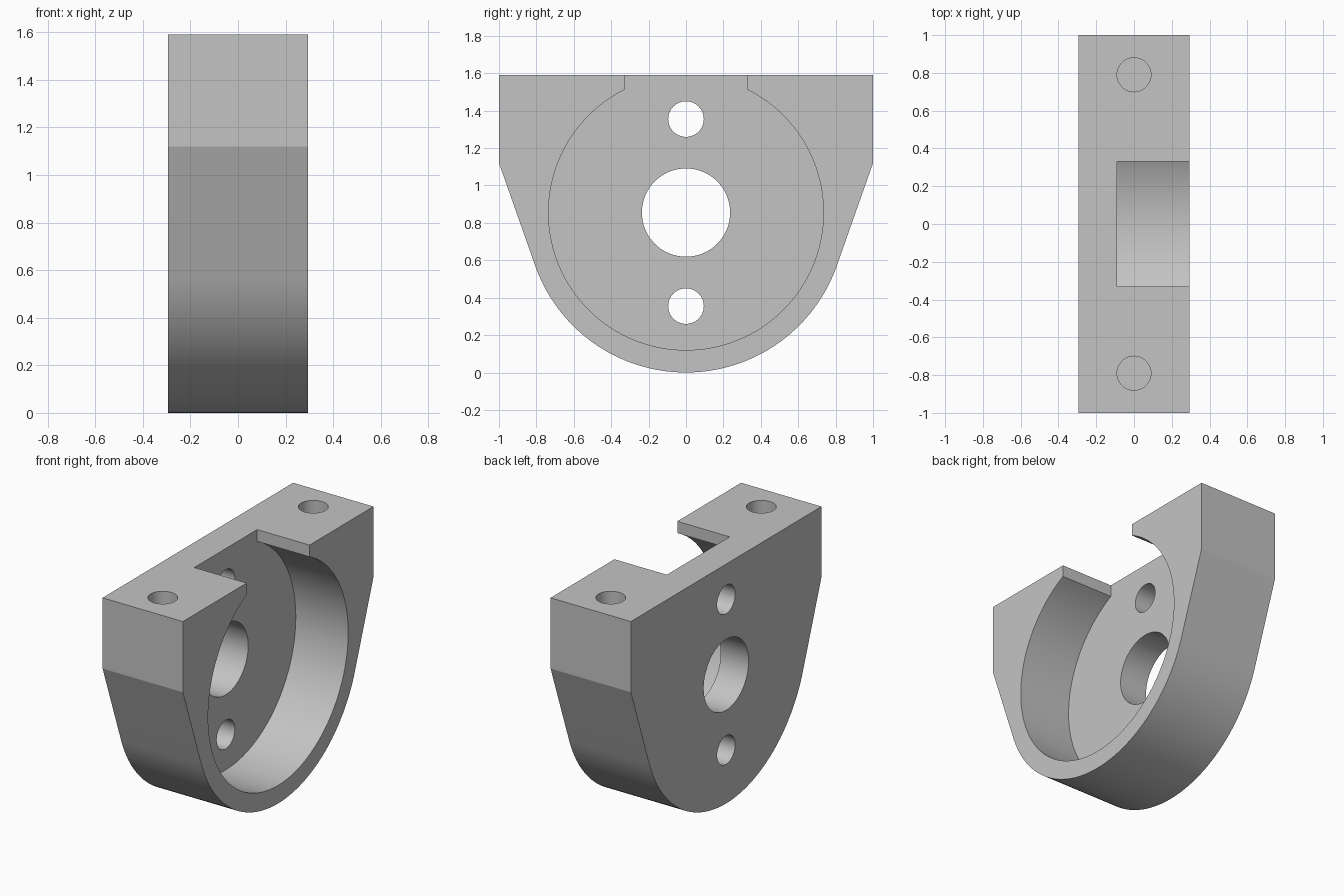
import bpy, bmesh, math
from mathutils import Matrix

cube = bpy.data.objects.get("Cube")
if cube:
    bpy.data.objects.remove(cube, do_unlink=True)

HALF = 0.295          # half thickness along x
TOP = 1.59            # height of the flat top
CZ = R = 0.855        # centre height and radius of the rounded bottom
FLOOR = -0.09         # x of the pocket floor
POCKET_R = 0.735
SLOT = 0.33           # half width of the slot above the pocket

grey = bpy.data.materials.new("Light grey")
grey.use_nodes = True
colour = (0.55, 0.55, 0.55, 1)
grey.diffuse_color = colour
grey.node_tree.nodes["Principled BSDF"].inputs["Base Color"].default_value = colour


def finish(name, bm):
    bmesh.ops.recalc_face_normals(bm, faces=bm.faces)
    mesh = bpy.data.meshes.new(name)
    bm.to_mesh(mesh)
    bm.free()
    mesh.materials.append(grey)
    obj = bpy.data.objects.new(name, mesh)
    bpy.context.collection.objects.link(obj)
    return obj


def prism(name, outline, x0, x1):
    """Extrude a (y, z) outline along x."""
    bm = bmesh.new()
    face = bm.faces.new([bm.verts.new((x0, y, z)) for y, z in outline])
    new = bmesh.ops.extrude_face_region(bm, geom=[face])["geom"]
    bmesh.ops.translate(bm, vec=(x1 - x0, 0, 0),
                        verts=[v for v in new if isinstance(v, bmesh.types.BMVert)])
    return finish(name, bm)


def cylinder(name, radius, depth, centre, axis):
    bm = bmesh.new()
    turn = Matrix.Rotation(math.pi / 2, 4, "Y") if axis == "X" else Matrix()
    bmesh.ops.create_cone(bm, cap_ends=True, segments=64, radius1=radius,
                          radius2=radius, depth=depth,
                          matrix=Matrix.Translation(centre) @ turn)
    return finish(name, bm)


def arc(radius, start, end, steps):
    angles = [start + (end - start) * i / steps for i in range(steps + 1)]
    return [(radius * math.cos(a), CZ + radius * math.sin(a)) for a in angles]


# Body: square shoulders, slanted sides tangent to a round bottom
shoulder = 1.12
tangent = math.atan2(shoulder - CZ, 1) - math.acos(R / math.hypot(1, shoulder - CZ))
outline = [(-1, shoulder), (-1, TOP), (1, TOP), (1, shoulder)]
outline += arc(R, tangent, -math.pi - tangent, 72)
body = prism("mounting_bracket", outline, -HALF, HALF)

# Round pocket with a slot open to the top
edge = math.acos(SLOT / POCKET_R)
keyhole = [(-SLOT, TOP + 0.2), (SLOT, TOP + 0.2)]
keyhole += arc(POCKET_R, edge, -math.pi - edge, 110)
cutters = [prism("pocket_cutter", keyhole, FLOOR, HALF + 0.2)]

# Shaft hole, two plate holes and two blind holes in the top
for name, radius, z in (("shaft", 0.236, CZ), ("upper", 0.095, CZ + 0.5),
                        ("lower", 0.095, CZ - 0.5)):
    cutters.append(cylinder(name + "_hole_cutter", radius, 1, (-0.3, 0, z), "X"))
for side in (-1, 1):
    cutters.append(cylinder("screw_hole_cutter", 0.09, 0.8, (0, side * 0.79, TOP), "Z"))

for cutter in cutters:
    mod = body.modifiers.new(cutter.name, "BOOLEAN")
    mod.operation = "DIFFERENCE"
    mod.solver = "EXACT"
    mod.object = cutter
    cutter.hide_render = True

# Bake the cuts and remove the cutters
bpy.context.view_layer.update()
graph = bpy.context.evaluated_depsgraph_get()
baked = bpy.data.meshes.new_from_object(body.evaluated_get(graph))
body.modifiers.clear()
body.data = baked
for cutter in cutters:
    bpy.data.objects.remove(cutter, do_unlink=True)

bpy.ops.object.select_all(action="DESELECT")
body.select_set(True)
bpy.context.view_layer.objects.active = body
bpy.ops.object.shade_smooth_by_angle(angle=math.radians(15))
